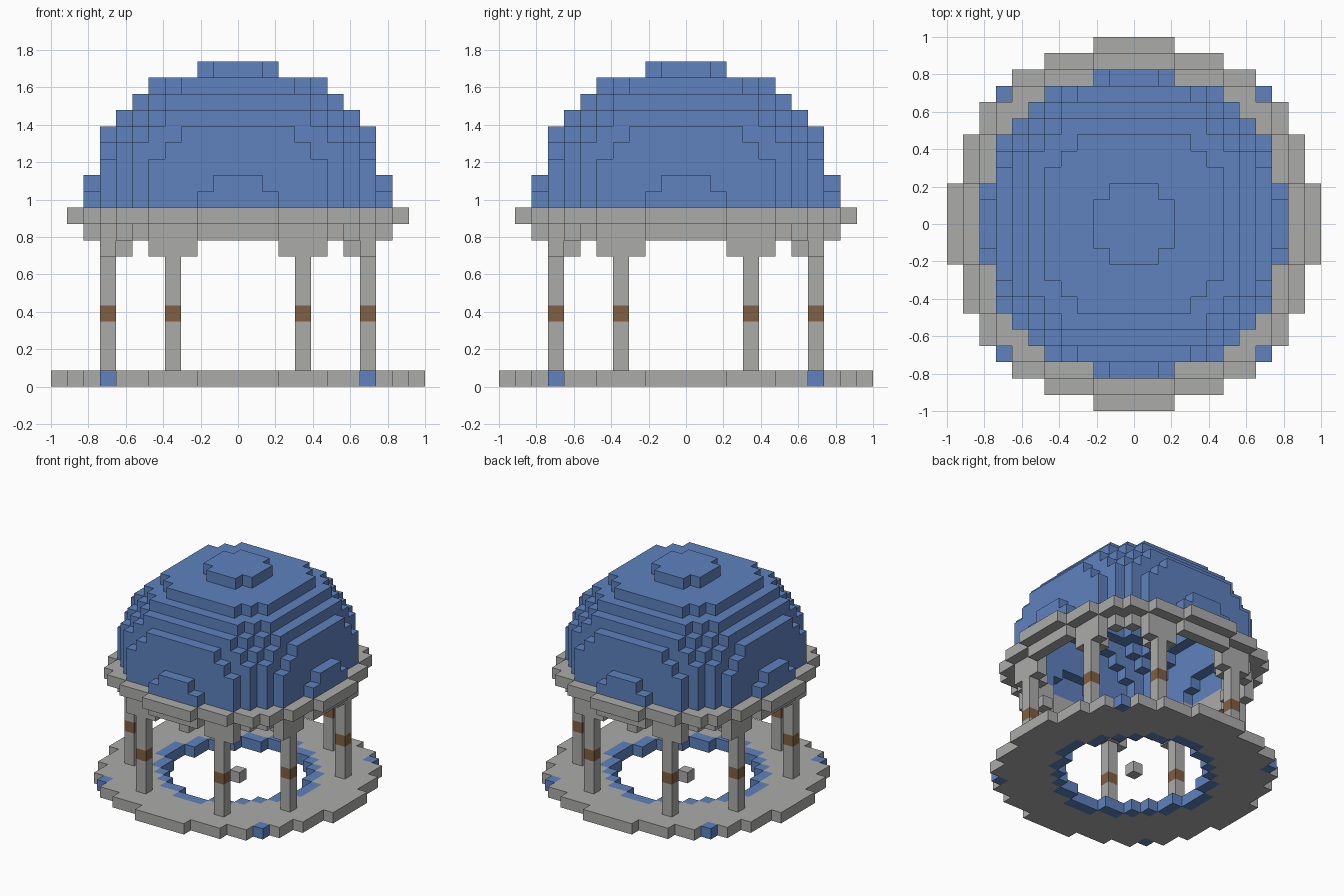
import bpy, bmesh
from mathutils import Vector

cube = bpy.data.objects.get("Cube")
if cube:
    bpy.data.objects.remove(cube, do_unlink=True)

U = 2 / 23  # edge length of one block
AXES = [Vector(v) for v in ((1, 0, 0), (0, 1, 0), (0, 0, 1))]


def material(name, rgb):
    m = bpy.data.materials.new(name)
    m.use_nodes = True
    m.diffuse_color = (*rgb, 1)
    m.node_tree.nodes["Principled BSDF"].inputs["Base Color"].default_value = (*rgb, 1)
    return m


blue = material("roof blue", (0.112, 0.223, 0.515))
grey = material("stone grey", (0.407, 0.413, 0.402))
brown = material("band brown", (0.216, 0.117, 0.054))


def build(name, cells, mat):
    """Make one mesh from unit blocks, keeping only the exposed faces."""
    cells = set(cells)
    bm = bmesh.new()
    for cell in cells:
        centre = Vector(cell) + Vector((0, 0, 0.5))
        for i, axis in enumerate(AXES):
            a, b = AXES[(i + 1) % 3] / 2, AXES[(i + 2) % 3] / 2
            for s in (1, -1):
                if tuple(int(c) for c in Vector(cell) + axis * s) in cells:
                    continue
                o = centre + axis * s / 2
                loop = [o + a + b, o - a + b, o - a - b, o + a - b]
                bm.faces.new([bm.verts.new(p * U) for p in loop[::s]])
    bmesh.ops.remove_doubles(bm, verts=bm.verts, dist=0.001)
    mesh = bpy.data.meshes.new(name)
    bm.to_mesh(mesh)
    bm.free()
    mesh.materials.append(mat)
    bpy.context.collection.objects.link(bpy.data.objects.new(name, mesh))


def disc(*corners):
    """Stepped disc from its outer corner blocks in one eighth."""
    corners = corners + tuple((b, a) for a, b in corners)
    span = range(-11, 12)
    return {(x, y) for x in span for y in span
            if any(abs(x) <= a and abs(y) <= b for a, b in corners)}


def inner(flat):
    """The disc without its rim."""
    return {(x, y) for x, y in flat
            if {(x + 1, y), (x - 1, y), (x, y + 1), (x, y - 1)} <= flat}


def layer(flat, k):
    return {(x, y, k) for x, y in flat}


def eightfold(points):
    return {q for x, y in points for sx in (1, -1) for sy in (1, -1)
            for q in ((x * sx, y * sy), (y * sy, x * sx))}


# Floor: stone ring with a blue inner rim, blue corners and a centre block
floor = disc((11, 2), (10, 5), (9, 7), (8, 8))
rim = disc((7, 1), (6, 3), (5, 4))
corners = eightfold([(8, 8)])
build("floor_ring", layer(floor - rim - corners, 0), grey)
build("floor_inner_rim", layer(rim - inner(rim), 0), blue)
build("floor_corner_blocks", layer(corners, 0), blue)
build("centre_block", [(0, 0, 0)], grey)

# Columns with brown bands and corbels
posts = eightfold([(8, 4)])
BAND = 4
build("columns", {(x, y, k) for x, y in posts for k in range(1, 9) if k != BAND}, grey)
build("column_bands", layer(posts, BAND), brown)
build("corbels", layer(eightfold([(8, 3), (8, 5), (7, 4)]), 8), grey)

# Two stepped stone rings carrying the dome
lower = disc((9, 2), (8, 5), (7, 6))
upper = disc((10, 2), (9, 5), (8, 7))
build("lower_beam_ring", layer(lower - inner(lower), 9), grey)
build("upper_beam_ring", layer(upper - inner(lower), 10), grey)

# Hollow dome: per largest offset, the limit of the second and of the sum
LIMITS = {9: (2, 12), 8: (5, 16), 7: (6, 17), 6: (6, 17)}


def in_dome(x, y, z):
    c, b, a = sorted(map(abs, (x, y, z)))
    if a > 9:
        return False
    second, total = LIMITS.get(a, (a, 3 * a))
    return b <= second and a + b + c <= total


def on_shell(x, y, z):
    return in_dome(x, y, z) and not all(
        in_dome(*(Vector((x, y, z)) + axis * s)) for axis in AXES for s in (1, -1))


build("dome", {(x, y, z + 10) for x in range(-9, 10) for y in range(-9, 10)
               for z in range(1, 10) if on_shell(x, y, z)}, blue)
